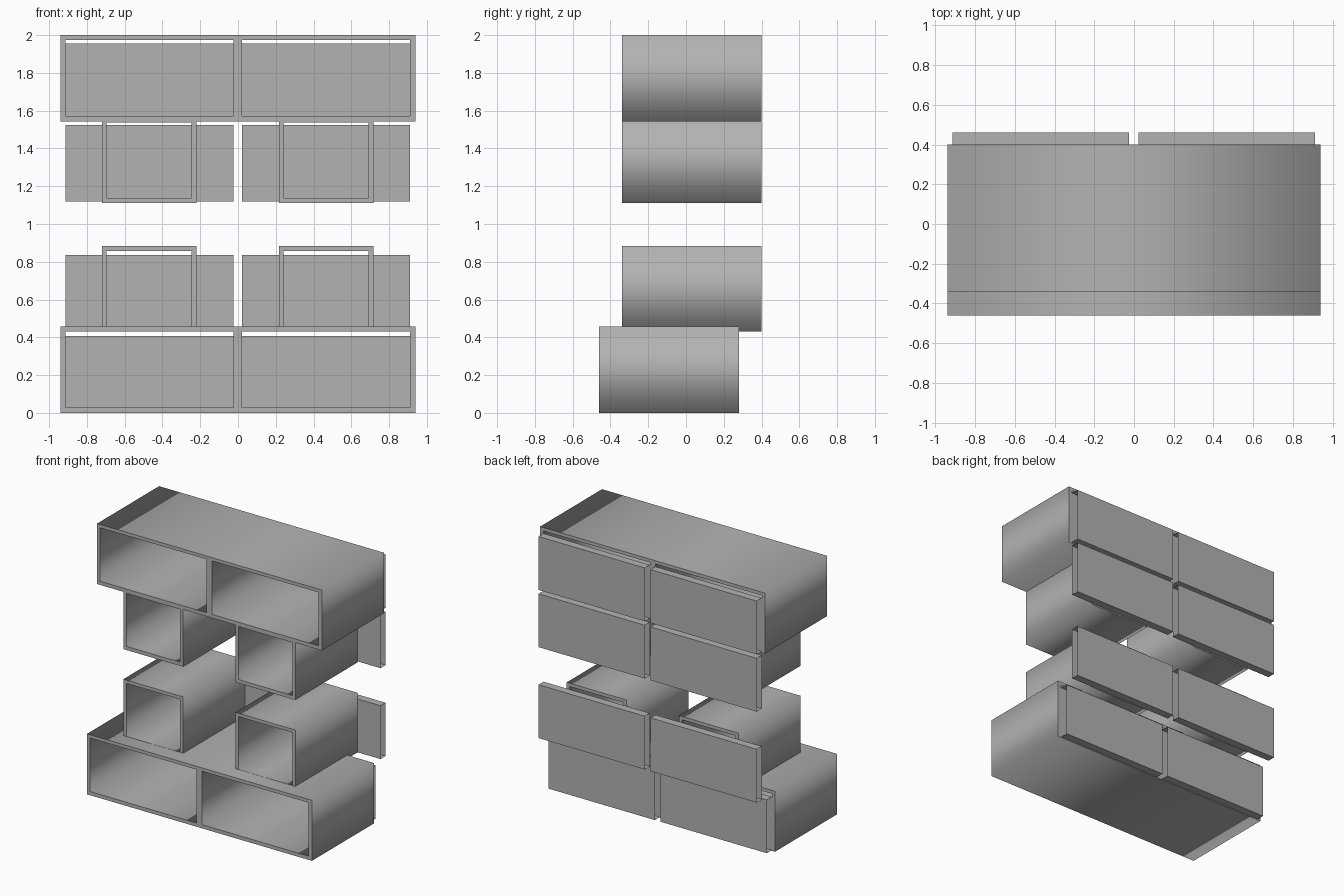
import bpy, bmesh, math
from mathutils import Matrix, Vector

cube = bpy.data.objects.get("Cube")
if cube:
    bpy.data.objects.remove(cube, do_unlink=True)

GREY = (0.45, 0.45, 0.45, 1.0)
grey = bpy.data.materials.new("plain_grey")
grey.use_nodes = True
grey.diffuse_color = GREY
grey.node_tree.nodes["Principled BSDF"].inputs["Base Color"].default_value = GREY

BOX_DEPTH = 0.74
PANEL_DEPTH = 0.06


def add_object(name, mesh):
    obj = bpy.data.objects.new(name, mesh)
    bpy.context.collection.objects.link(obj)
    mesh.materials.clear()
    mesh.materials.append(grey)
    return obj


def frame(name, outer, openings, front):
    """Box shell open front to back; rectangles are (x0, x1, z0, z1)."""
    curve = bpy.data.curves.new(name + "_profile", "CURVE")
    curve.dimensions = "2D"
    curve.fill_mode = "BOTH"
    curve.extrude = BOX_DEPTH / 2
    for x0, x1, z0, z1 in [outer] + openings:
        spline = curve.splines.new("POLY")
        spline.points.add(3)
        corners = [(x0, z0), (x1, z0), (x1, z1), (x0, z1)]
        for point, (x, z) in zip(spline.points, corners):
            point.co = (x, z, 0, 1)
        spline.use_cyclic_u = True
    helper = bpy.data.objects.new(name + "_helper", curve)
    bpy.context.collection.objects.link(helper)
    graph = bpy.context.evaluated_depsgraph_get()
    mesh = bpy.data.meshes.new_from_object(helper.evaluated_get(graph))
    bpy.data.objects.remove(helper, do_unlink=True)
    mesh.name = name
    # Stand the profile upright
    mesh.transform(Matrix.Translation((0, front + BOX_DEPTH / 2, 0))
                   @ Matrix.Rotation(math.pi / 2, 4, "X"))
    add_object(name, mesh)


def panel(name, x0, x1, z0, z1, front):
    """Hollow back panel with open ends."""
    bm = bmesh.new()
    bmesh.ops.create_cube(bm, size=1)
    bm.normal_update()
    ends = [f for f in bm.faces if abs(f.normal.x) > 0.5]
    bmesh.ops.delete(bm, geom=ends, context="FACES_ONLY")
    bmesh.ops.scale(bm, vec=Vector((x1 - x0, PANEL_DEPTH, z1 - z0)), verts=bm.verts)
    bmesh.ops.translate(bm, verts=bm.verts, vec=Vector(
        ((x0 + x1) / 2, front + PANEL_DEPTH / 2, (z0 + z1) / 2)))
    mesh = bpy.data.meshes.new(name)
    bm.to_mesh(mesh)
    bm.free()
    add_object(name, mesh)


# Wide two-bay boxes: name, bottom, front
for name, base, front in [("lower_wide_box", 0, -0.46), ("upper_wide_box", 1.543, -0.34)]:
    z0, z1 = base + 0.028, base + 0.432
    frame(name, (-0.94, 0.94, base, base + 0.457),
          [(-0.914, -0.025, z0, z1), (0.022, 0.911, z0, z1)], front)

# Narrow single-bay boxes, a pair on each level
for level, base in [("lower", 0.43), ("upper", 1.11)]:
    for side, centre in [("right", -0.47), ("left", 0.467)]:
        frame(f"{level}_{side}_narrow_box",
              (centre - 0.25, centre + 0.25, base, base + 0.453),
              [(centre - 0.225, centre + 0.225, base + 0.028, base + 0.428)], -0.34)

# Back panels, a pair on each row
rows = [("bottom", 0.005, 0.28), ("lower", 0.433, 0.40),
        ("upper", 1.12, 0.40), ("top", 1.553, 0.40)]
for row, base, front in rows:
    for side, x0, x1 in [("right", -0.914, -0.025), ("left", 0.022, 0.911)]:
        panel(f"{row}_{side}_back_panel", x0, x1, base, base + 0.403, front)
